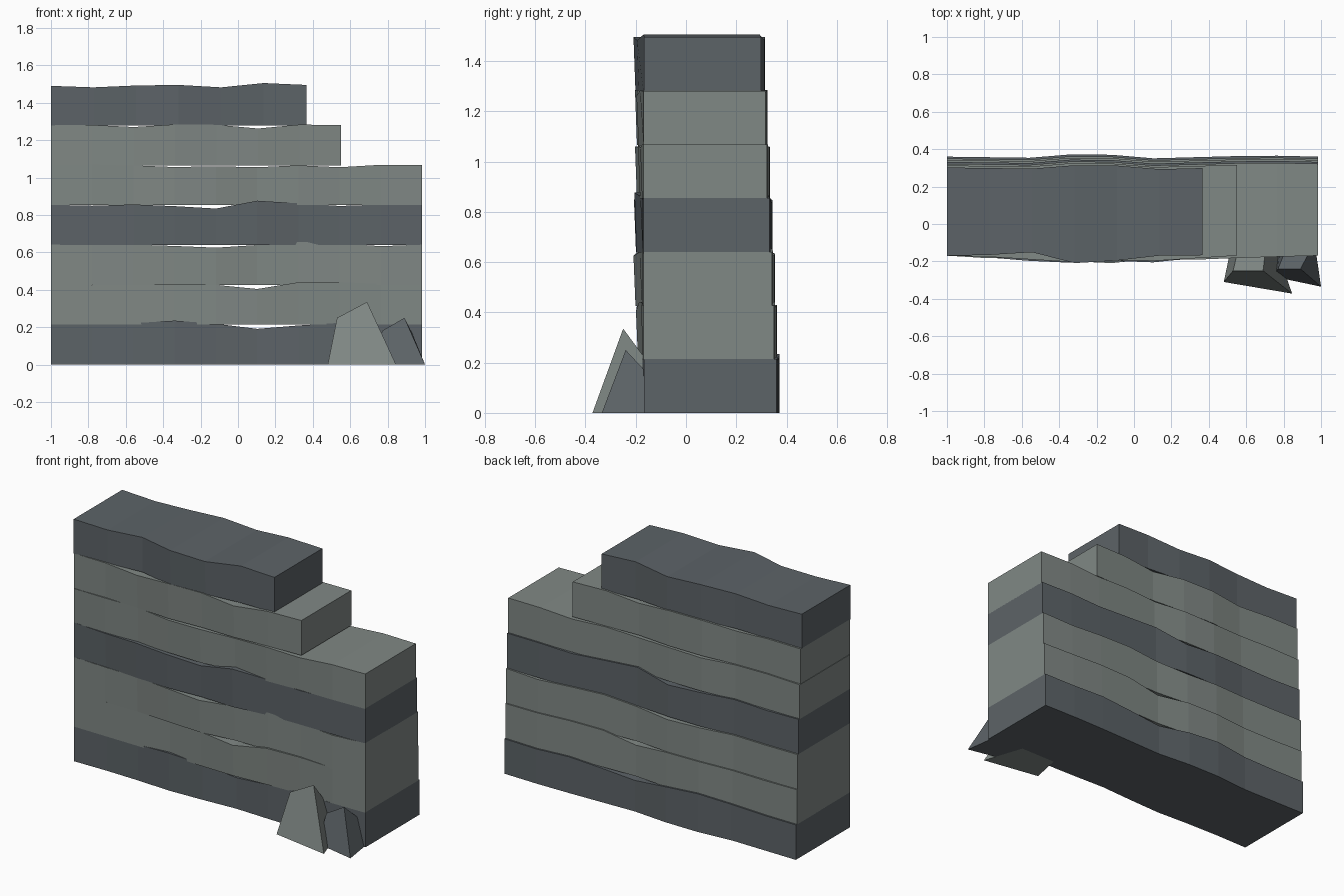
import bpy, bmesh

if "Cube" in bpy.data.objects:
    bpy.data.objects.remove(bpy.data.objects["Cube"])


def material(name, rgb):
    m = bpy.data.materials.new(name)
    m.diffuse_color = (*rgb, 1)
    m.use_nodes = True
    m.node_tree.nodes["Principled BSDF"].inputs["Base Color"].default_value = m.diffuse_color
    return m


DARK = material("dark slate", (0.108, 0.125, 0.137))
LIGHT = material("grey stone", (0.217, 0.247, 0.234))


def loft(name, rings, mat):
    """Bridge a row of four-cornered rings into a closed solid."""
    bm = bmesh.new()
    rows = [[bm.verts.new(p) for p in ring] for ring in rings]
    for a, b in zip(rows, rows[1:]):
        for i in range(4):
            j = (i + 1) % 4
            bm.faces.new((a[i], a[j], b[j], b[i]))
    bm.faces.new(rows[0])
    bm.faces.new(rows[-1])
    bmesh.ops.recalc_face_normals(bm, faces=bm.faces)
    mesh = bpy.data.meshes.new(name)
    bm.to_mesh(mesh)
    bm.free()
    mesh.materials.append(mat)
    obj = bpy.data.objects.new(name, mesh)
    bpy.context.collection.objects.link(obj)


COURSE = 0.213  # height of one course


def course(level, end, mat, front, top, back):
    """Wavy stone slab; front and top are offsets in thousandths per station."""
    rings = []
    n = len(front) - 1
    z0 = level * COURSE
    for i, (f, t) in enumerate(zip(front, top)):
        x = -1 + (end + 1) * i / n
        yf = -0.167 - f / 1000
        yb = back + BACK_WAVE[i] / 1000
        zt = z0 + COURSE + t / 1000
        lean = 0.008 if f > 10 else 0.0
        rings.append([(x, yf + lean, z0), (x, yb, z0), (x, yb, zt), (x, yf, zt)])
    loft(f"stone_course_{level + 1}", rings, mat)


BACK_WAVE = [0, -3, -6, 12, 10, -9, -3, 3, 5, 0]

# Full length courses
course(0, 0.985, DARK, [2, 0, 5, 24, 8, -4, 4, 8, 5, 0],
       [2, 2, 8, 22, 5, -22, -4, 10, 0, 2], 0.36)
course(1, 0.985, LIGHT, [2, 5, 8, 10, 28, 32, 20, 12, 5, 2],
       [2, -2, 0, 3, 0, -22, 14, 15, 5, 2], 0.35)
course(2, 0.985, LIGHT, [2, 8, 18, 32, 42, 18, 8, 4, 6, 2],
       [2, 0, 2, -5, -14, 0, 17, 8, -6, 2], 0.342)
course(3, 0.985, DARK, [2, 12, 30, 40, 30, 38, 15, 5, 6, 2],
       [2, -3, 4, -5, -18, 24, 10, -4, 3, 2], 0.332)
course(4, 0.985, LIGHT, [2, 16, 8, 30, 36, 12, 24, 15, 8, 2],
       [-2, 4, 0, -9, -5, -10, 0, -10, 3, 2], 0.322)

# Stepped upper courses
course(5, 0.55, LIGHT, [2, 8, 22, 36, 26, 30, 16, 2],
       [2, 3, -8, 6, 4, -16, 5, 2], 0.313)
course(6, 0.365, DARK, [3, -2, -16, 42, 28, 2, 0],
       [-1, -9, 1, 4, -9, 14, 4], 0.302)

# Fallen rocks: base ring, then slanted top ring
loft("large_rock",
     [[(0.48, -0.31, 0), (0.845, -0.372, 0), (0.76, -0.12, 0), (0.52, -0.12, 0)],
      [(0.53, -0.25, 0.25), (0.69, -0.25, 0.335), (0.70, -0.165, 0.22), (0.55, -0.165, 0.19)]],
     LIGHT)
loft("small_rock",
     [[(0.74, -0.28, 0), (1.0, -0.335, 0), (0.97, -0.13, 0), (0.78, -0.13, 0)],
      [(0.77, -0.24, 0.18), (0.89, -0.24, 0.25), (0.93, -0.165, 0.17), (0.80, -0.165, 0.14)]],
     DARK)
